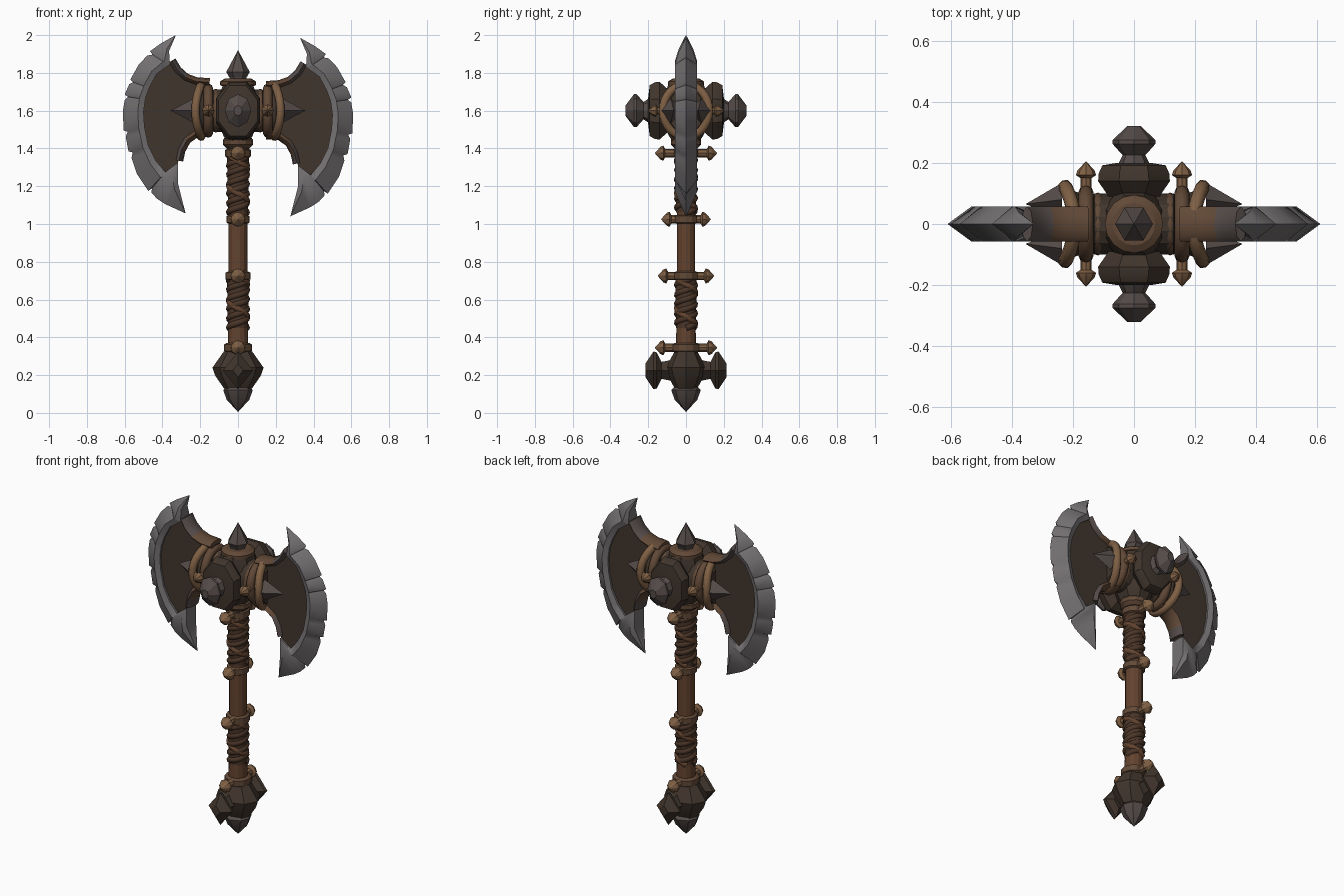
import bpy, bmesh, math
from mathutils import Vector, Matrix

cube = bpy.data.objects.get("Cube")
if cube:
    bpy.data.objects.remove(cube, do_unlink=True)


def material(name, rgb):
    m = bpy.data.materials.new(name)
    m.use_nodes = True
    col = (*rgb, 1)
    m.diffuse_color = col
    b = next(n for n in m.node_tree.nodes if n.type == 'BSDF_PRINCIPLED')
    b.inputs["Base Color"].default_value = col
    b.inputs["Roughness"].default_value = 0.7
    return m


STEEL = material("steel", (0.175, 0.163, 0.17))
IRON = material("dark iron", (0.052, 0.036, 0.026))
SPIKE = material("spike metal", (0.09, 0.072, 0.067))
WOOD = material("haft wood", (0.125, 0.056, 0.028))
WRAP = material("leather wrap", (0.07, 0.036, 0.021))
TAN = material("tan band", (0.21, 0.115, 0.058))
BRONZE = material("bronze trim", (0.12, 0.066, 0.038))
HUB = 1.6


def finish(name, mesh, mat, angle=35):
    ob = bpy.data.objects.new(name, mesh)
    bpy.context.collection.objects.link(ob)
    mesh.materials.clear()
    mesh.materials.append(mat)
    bpy.ops.object.select_all(action='DESELECT')
    ob.select_set(True)
    bpy.context.view_layer.objects.active = ob
    if angle:
        bpy.ops.object.shade_smooth_by_angle(angle=math.radians(angle))
    return ob


def from_bmesh(name, bm, mat, angle=35):
    bmesh.ops.remove_doubles(bm, verts=bm.verts, dist=1e-5)
    bmesh.ops.recalc_face_normals(bm, faces=bm.faces)
    mesh = bpy.data.meshes.new(name)
    bm.to_mesh(mesh)
    bm.free()
    return finish(name, mesh, mat, angle)


def loft(bm, rings):
    """Skin a row of equal closed rings of points and cap the ends."""
    rows = [[bm.verts.new(p) for p in r] for r in rings]
    n = len(rows[0])
    for a, b in zip(rows, rows[1:]):
        for i in range(n):
            j = (i + 1) % n
            bm.faces.new((a[i], a[j], b[j], b[i]))
    bm.faces.new(rows[0])
    bm.faces.new(rows[-1])


def lathe(name, profile, mat, loc=(0, 0, 0), axis=(0, 0, 1), sides=8,
          squash=(1, 1, 1), turn=0.0, angle=25):
    """Turn (radius, height) pairs around an axis starting at loc."""
    rot = Vector(axis).to_track_quat('Z', 'Y').to_matrix()
    rings = []
    for r, h in profile:
        ring = []
        for i in range(sides):
            a = turn + math.tau * i / sides
            r2 = max(r, 0.0005)
            p = rot @ Vector((r2 * math.cos(a), r2 * math.sin(a), h))
            ring.append(Vector(loc) + Vector(p[k] * squash[k] for k in range(3)))
        rings.append(ring)
    bm = bmesh.new()
    loft(bm, rings)
    return from_bmesh(name, bm, mat, angle)


def tube(name, points, radius, mat, cyclic=False, squash_y=1.0):
    """Sweep a round section along a path."""
    cu = bpy.data.curves.new(name, 'CURVE')
    cu.dimensions = '3D'
    cu.bevel_depth, cu.bevel_resolution, cu.use_fill_caps = radius, 2, True
    sp = cu.splines.new('POLY')
    sp.points.add(len(points) - 1)
    for sp_pt, p in zip(sp.points, points):
        sp_pt.co = (*p, 1)
    sp.use_cyclic_u = cyclic
    tmp = bpy.data.objects.new(name + "_path", cu)
    bpy.context.collection.objects.link(tmp)
    bpy.context.view_layer.update()
    mesh = bpy.data.meshes.new_from_object(
        tmp.evaluated_get(bpy.context.evaluated_depsgraph_get()))
    bpy.data.objects.remove(tmp, do_unlink=True)
    mesh.transform(Matrix.Diagonal((1, squash_y, 1, 1)))
    return finish(name, mesh, mat, 50)


def stud(name, loc, axis, length, size=0.04):
    lathe(name, [(size * .55, 0), (size * .55, length - .055), (size, length - .045),
                 (size * .85, length - .03), (0, length)], TAN, loc, axis)


# haft, leather wraps and studded collars
lathe("haft", [(.055, .3), (.05, .6), (.05, 1.1), (.055, 1.45)], WOOD, sides=14)
for name, low, high in (("lower_wrap", .45, .71), ("upper_wrap", 1.06, 1.4)):
    lathe(name + "_sleeve", [(.053, low), (.058, high)], WRAP, sides=14)
    for phase, pitch, mat in ((0, .1, WRAP), (3, .1, WRAP), (2.2, -.17, WOOD)):
        steps = 60
        path = []
        for i in range(steps + 1):
            t = i / steps
            a = phase + math.tau * t * (high - low) / pitch
            path.append((.046 * math.cos(a), .046 * math.sin(a), low + t * (high - low)))
        tube(name + "_strap", path, .018, mat)
for z, r, reach in ((.345, .075, .165), (.725, .066, .15), (1.025, .062, .132), (1.375, .068, .165)):
    lathe("haft_collar", [(r - .015, z - .025), (r, z - .017), (r, z + .017), (r - .015, z + .025)],
          BRONZE, sides=12)
    for s in (-1, 1):
        stud("haft_stud", (0, 0, z), (0, s, 0), reach)
lathe("neck_collar", [(.06, 1.4), (.08, 1.42), (.08, 1.445), (.06, 1.47)], BRONZE, sides=12)

# pommel with front and back studs
lathe("pommel", [(.055, .335), (.075, .325), (.135, .24), (.122, .2), (.075, .13), (.05, .12)],
      IRON, sides=8, squash=(1, .8, 1))
lathe("pommel_tip", [(.05, .15), (.078, .12), (.06, .07), (0, .005)], SPIKE, sides=8)
for s in (-1, 1):
    lathe("pommel_stud", [(.06, .05), (.045, .13), (.095, .155), (.1, .172), (.035, .215)],
          IRON, (0, 0, .225), (0, s, 0), 4, (.8, 1, 1), angle=0)

# head core, front and back bosses, crown spike
lathe("head_core", [(.065, 1.42), (.1, 1.47), (.13, 1.53), (.13, 1.67), (.1, 1.74), (.06, 1.76)],
      IRON, sides=8, squash=(.85, 1, 1), turn=math.pi / 8)
for s in (-1, 1):
    lathe("boss_plate", [(.09, .09), (.127, .14), (.125, .165), (.112, .192), (.06, .2)],
          IRON, (0, 0, HUB), (0, s, 0), 8, (1, 1, 1.3), math.pi / 8)
    lathe("boss_spike", [(.055, .19), (.037, .225), (.07, .262), (.07, .275), (.022, .32)],
          SPIKE, (0, 0, HUB), (0, s, 0), 8, (1, 1, 1.25))
lathe("crown_collar", [(.07, 1.725), (.095, 1.735), (.095, 1.755), (.07, 1.77)], BRONZE, sides=16)
lathe("crown_spike", [(.045, 1.75), (.045, 1.775), (.062, 1.805), (0, 1.92)], SPIKE, sides=6)

# blade outline: cutting edge paired with the inner edge of the steel
EDGE = [((.33, 1.985), (.33, 1.982)), ((.41, 1.94), (.365, 1.9)), ((.465, 1.9), (.36, 1.83)),
        ((.525, 1.83), (.43, 1.78)), ((.57, 1.75), (.468, 1.71)), ((.6, 1.67), (.49, 1.65)),
        ((.61, 1.58), (.5, 1.58)), ((.605, 1.48), (.495, 1.5)), ((.58, 1.37), (.475, 1.4)),
        ((.535, 1.25), (.435, 1.32)), ((.475, 1.16), (.385, 1.26)), ((.43, 1.12), (.318, 1.31)),
        ((.385, 1.09), (.318, 1.2)), ((.275, 1.04), (.278, 1.043))]
UPPER = [(.15, 1.735), (.22, 1.74), (.275, 1.76), (.32, 1.8), (.35, 1.85)]
LOWER = [(.15, 1.47), (.22, 1.465), (.27, 1.43), (.3, 1.375), (.312, 1.32)]
CHIPPED = (2, 4, 5, 7, 8, 10)

for side in (-1, 1):
    tag = "left" if side > 0 else "right"
    lift = 0.015 if side < 0 else 0

    def at(p, y=0.0):
        return Vector((side * p[0], y, p[1] + lift))

    # steel crescent with chipped edge
    rings = []
    for k, pair in enumerate(zip(EDGE, EDGE[1:] + EDGE[-1:])):
        (o0, i0), (o1, i1) = [[Vector(p) for p in station] for station in pair]
        for t, chip in ((0, 0), (.1, .17), (.3, .03)) if k in CHIPPED else ((0, 0),):
            o, i = o0.lerp(o1, t), i0.lerp(i1, t)
            w = min(1, (o - i).length / .09)
            mid = o.lerp(i, .72)
            rings.append([at(o.lerp(i, chip)), at(mid, .058 * w), at(i, .046 * w),
                          at(i, -.046 * w), at(mid, -.058 * w)])
    bm = bmesh.new()
    loft(bm, rings)
    from_bmesh(tag + "_blade_edge", bm, STEEL, 50)

    # dark plate behind the edge, with trimmed inner curves greying outward
    outline = UPPER + [i for _, i in EDGE[2:-2]] + LOWER[-2::-1]
    bm = bmesh.new()
    face = bm.faces.new([bm.verts.new(at(p, -.034)) for p in outline])
    grown = bmesh.ops.extrude_face_region(bm, geom=[face])
    moved = [v for v in grown["geom"] if isinstance(v, bmesh.types.BMVert)]
    bmesh.ops.translate(bm, verts=moved, vec=(0, .068, 0))
    from_bmesh(tag + "_blade_plate", bm, IRON)
    for name, path in (("_upper_trim", UPPER), ("_lower_trim", LOWER)):
        trim = tube(tag + name, [at(p) for p in path], .022, BRONZE, squash_y=2.6)
        trim.data.materials.append(SPIKE)
        for poly in trim.data.polygons:
            poly.material_index = int(abs(poly.center.x) > .285)

    # hub axle and its rings
    lathe(tag + "_axle", [(.1, .05), (.1, .13), (.085, .14), (.11, .2), (.1, .225)],
          IRON, (0, 0, HUB), (side, 0, 0), 14, (1, 1, 1.15))
    for x, r, thick in ((.118, .085, .018), (.157, .103, .025)):
        turn = [math.tau * i / 24 for i in range(24)]
        tube(tag + "_hub_ring", [(side * x, r * math.cos(a), HUB + 1.15 * r * math.sin(a)) for a in turn],
             thick, BRONZE, True)
    band = []
    for i in range(32):
        c, s = math.cos(math.tau * i / 32), math.sin(math.tau * i / 32)
        band.append((side * (.195 + .03 * c * c), .122 * c, HUB + .137 * s))
    tube(tag + "_bowed_band", band, .023, TAN, True)

    # front and back hub studs, and spikes over the plate
    for y in (-1, 1):
        stud(tag + "_hub_stud", (side * .157, 0, HUB), (0, y, 0), .205, .033)
        base = [(side * .235, y * d, HUB + h) for d, h in ((.02, 0), (.08, .065), (.135, 0), (.08, -.065))]
        bm = bmesh.new()
        apex = bm.verts.new((side * .355, y * .065, HUB))
        foot = [bm.verts.new(p) for p in base]
        bm.faces.new(foot)
        for a, b in zip(foot, foot[1:] + foot[:1]):
            bm.faces.new((a, b, apex))
        from_bmesh(tag + "_plate_spike", bm, SPIKE, 0)
